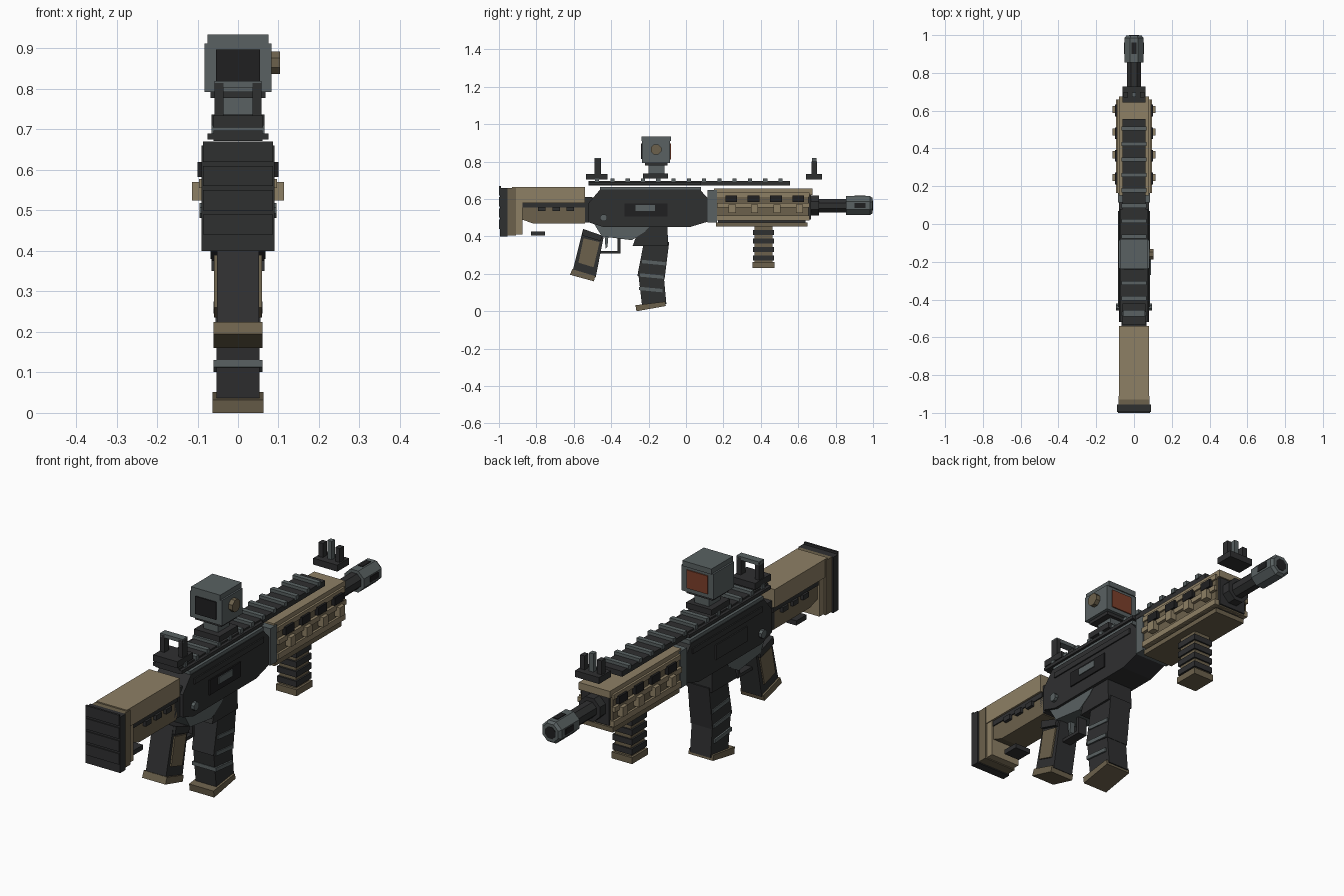
import bpy, bmesh, math
from mathutils import Matrix, Vector

cube = bpy.data.objects.get("Cube")
if cube:
    bpy.data.objects.remove(cube, do_unlink=True)


def material(name, r, g, b):
    m = bpy.data.materials.new(name)
    m.use_nodes = True
    m.diffuse_color = (r, g, b, 1)
    m.node_tree.nodes["Principled BSDF"].inputs["Base Color"].default_value = (r, g, b, 1)
    return m


DARK = material("charcoal", .028, .029, .030)
BLACK = material("black", .014, .014, .015)
SLATE = material("slate grey", .100, .120, .122)
TAN = material("tan", .270, .215, .130)
BROWN = material("dark tan", .150, .120, .072)
LENS = material("amber lens", .200, .050, .024)


def finish(name, bm, mat):
    bmesh.ops.recalc_face_normals(bm, faces=bm.faces)
    me = bpy.data.meshes.new(name)
    bm.to_mesh(me)
    bm.free()
    me.materials.append(mat)
    ob = bpy.data.objects.new(name, me)
    bpy.context.collection.objects.link(ob)
    return ob


def prism(name, mat, x0, x1, pts):
    """Side outline in (y, z), extruded across x."""
    bm = bmesh.new()
    face = bm.faces.new([bm.verts.new((x0, y, z)) for y, z in pts])
    out = bmesh.ops.extrude_face_region(bm, geom=[face])
    moved = [v for v in out["geom"] if isinstance(v, bmesh.types.BMVert)]
    bmesh.ops.translate(bm, verts=moved, vec=(x1 - x0, 0, 0))
    return finish(name, bm, mat)


def box(name, mat, x0, x1, y0, y1, z0, z1):
    return prism(name, mat, x0, x1, [(y0, z0), (y1, z0), (y1, z1), (y0, z1)])


def slab(name, mat, w, y0, y1, z0, z1):
    return box(name, mat, -w, w, y0, y1, z0, z1)


def pair(name, mat, x0, x1, y0, y1, z0, z1):
    box("left_" + name, mat, x0, x1, y0, y1, z0, z1)
    box("right_" + name, mat, -x1, -x0, y0, y1, z0, z1)


def tube(name, mat, axis, start, length, r, r2=None, sides=8):
    bm = bmesh.new()
    bmesh.ops.create_cone(bm, cap_ends=True, segments=sides, radius1=r,
                          radius2=r if r2 is None else r2, depth=length)
    turn = Vector((0, 0, 1)).rotation_difference(Vector(axis)).to_matrix().to_4x4()
    spin = Matrix.Rotation(math.pi / sides, 4, "Z")
    centre = Vector(start) + Vector(axis) * length / 2
    bm.transform(Matrix.Translation(centre) @ turn @ spin)
    return finish(name, bm, mat)


# Stock
slab("butt_pad", DARK, .09, -.995, -.955, .40, .66)
for i in range(4):
    slab(f"butt_pad_rib_{i}", DARK, .086, -1, -.99, .44 + .06 * i, .49 + .06 * i)
slab("stock_plate", BROWN, .083, -.955, -.91, .405, .66)
slab("stock_upper", TAN, .079, -.93, -.54, .58, .665)
slab("stock_strip", TAN, .075, -.91, -.875, .41, .58)
prism("stock_lower", BROWN, -.065, .065,
      [(-.875, .49), (-.82, .47), (-.54, .47), (-.54, .58), (-.875, .58)])
slab("stock_side_rail", DARK, .07, -.91, -.54, .555, .58)
for i in range(3):
    y = -.79 + .075 * i
    pair(f"stock_slot_{i}", DARK, .06, .08, y, y + .04, .535, .558)
slab("stock_foot", DARK, .04, -.83, -.755, .405, .427)

# Receiver
slab("receiver_rear", DARK, .065, -.56, -.50, .475, .61)
prism("receiver", DARK, -.08, .08,
      [(-.52, .475), (-.44, .45), (.02, .45), (.12, .48), (.12, .60),
       (.075, .65), (-.46, .65), (-.52, .58)])
slab("receiver_top", SLATE, .076, -.46, .08, .645, .665)
pair("receiver_ridge", DARK, .075, .086, -.44, .07, .60, .625)
box("ejection_port", BLACK, .079, .086, -.33, -.10, .507, .576)
box("ejection_cover", SLATE, .08, .09, -.27, -.165, .535, .567)
box("left_panel", DARK, -.086, -.079, -.33, -.10, .507, .576)
tube("selector", SLATE, (1, 0, 0), (-.095, -.44, .50), .19, .02)
prism("trigger_housing", SLATE, -.068, .068,
      [(-.49, .465), (-.45, .40), (-.29, .38), (-.22, .425), (-.185, .465)])

# Pistol grip
prism("pistol_grip", DARK, -.052, .052,
      [(-.55, .44), (-.44, .40), (-.483, .18), (-.606, .215)])
prism("grip_collar", DARK, -.066, .066,
      [(-.55, .44), (-.45, .405), (-.455, .375), (-.555, .405)])
prism("grip_base", BROWN, -.06, .06,
      [(-.608, .225), (-.485, .188), (-.492, .16), (-.62, .195)])
prism("grip_panel", BROWN, -.059, .059,
      [(-.548, .39), (-.462, .37), (-.494, .235), (-.575, .26)])

# Trigger and guard
slab("guard_bottom", DARK, .022, -.47, -.35, .308, .323)
slab("guard_front", DARK, .022, -.365, -.35, .308, .40)
prism("trigger", SLATE, -.012, .012,
      [(-.435, .40), (-.415, .40), (-.42, .345), (-.43, .335)])

# Magazine
prism("magazine_well", DARK, -.066, .066,
      [(-.245, .46), (-.10, .46), (-.095, .35), (-.285, .35)])
prism("magazine_upper", DARK, -.056, .056,
      [(-.225, .37), (-.09, .37), (-.115, .17), (-.26, .19)])
prism("magazine_lower", DARK, -.053, .053,
      [(-.255, .20), (-.118, .18), (-.105, .04), (-.235, .03)])
prism("magazine_base", BROWN, -.063, .063,
      [(-.27, .032), (-.112, .052), (-.108, .028), (-.265, 0)])
for i, y in enumerate((-.235, -.245, -.25)):
    z = .275 - .072 * i
    prism(f"magazine_rib_{i}", SLATE, -.061, .061,
          [(y, z), (y + .125, z - .012), (y + .125, z - .03), (y, z - .018)])

# Handguard
slab("collar", SLATE, .086, .115, .165, .475, .647)
slab("handguard_top", TAN, .08, .15, .675, .622, .655)
slab("handguard_core", BROWN, .082, .15, .655, .485, .63)
slab("handguard_lower", TAN, .092, .165, .66, .485, .512)
pair("handguard_rail", TAN, .08, .096, .165, .66, .555, .578)
pair("handguard_upper_edge", TAN, .08, .09, .165, .66, .612, .635)
slab("handguard_end", DARK, .07, .65, .668, .49, .63)
slab("handguard_underplate", BROWN, .078, .16, .65, .453, .475)
slab("underplate_spacer", DARK, .055, .17, .64, .47, .49)
for i in range(4):
    y = .21 + .12 * i
    pair(f"handguard_slot_{i}", BLACK, .08, .1, y, y + .062, .583, .62)
    pair(f"handguard_block_{i}", TAN, .085, .113, y + .018, y + .056, .525, .57)

# Fore grip
slab("fore_grip_core", BROWN, .042, .367, .463, .25, .455)
for i in range(4):
    z = .272 + .045 * i
    slab(f"fore_grip_rib_{i}", DARK, .05, .358, .47, z, z + .027)
slab("fore_grip_base", BROWN, .053, .355, .473, .232, .262)

# Barrel and muzzle
axis, mid = (0, 1, 0), .565
tube("barrel_nut", DARK, axis, (0, .65, mid), .06, .058)
tube("barrel", DARK, axis, (0, .66, mid), .22, .039)
tube("muzzle", SLATE, axis, (0, .855, mid), .13, .054)
tube("muzzle_tip", SLATE, axis, (0, .985, mid), .013, .054, .044)
tube("bore", BLACK, axis, (0, .99, mid), .01, .029)
pair("muzzle_slot", BLACK, .045, .053, .90, .96, .553, .58)
slab("muzzle_top_slot", BLACK, .012, .90, .96, .60, .618)

# Top rail
slab("rail", DARK, .06, -.52, .555, .672, .697)
pair("rail_lip", DARK, .055, .075, -.52, .08, .675, .69)
for i in range(13):
    y = -.475 + .0817 * i
    slab(f"rail_tooth_{i}", SLATE, .066, y - .011, y + .011, .69, .711)

# Rear sight
slab("rear_sight_base", DARK, .062, -.535, -.42, .705, .735)
pair("rear_sight_post", DARK, .036, .058, -.49, -.455, .735, .815)
slab("rear_sight_bar", SLATE, .058, -.49, -.455, .803, .82)

# Front sight
slab("front_sight_base", DARK, .062, .642, .728, .705, .735)
pair("front_sight_ear", DARK, .032, .055, .67, .70, .735, .80)
slab("front_sight_post", SLATE, .011, .673, .697, .735, .82)

# Optic
slab("optic_clamp", DARK, .066, -.23, -.095, .71, .737)
slab("optic_mount", SLATE, .037, -.2, -.115, .735, .785)
slab("optic_floor", DARK, .068, -.22, -.1, .778, .795)
slab("optic_body", SLATE, .083, -.235, -.085, .793, .912)
slab("optic_hood", SLATE, .075, -.238, -.08, .91, .935)
slab("optic_eyepiece", BLACK, .054, -.24, -.23, .815, .897)
slab("optic_lens", LENS, .054, -.09, -.08, .812, .897)
tube("optic_knob", BROWN, (1, 0, 0), (.08, -.16, .865), .024, .03)
